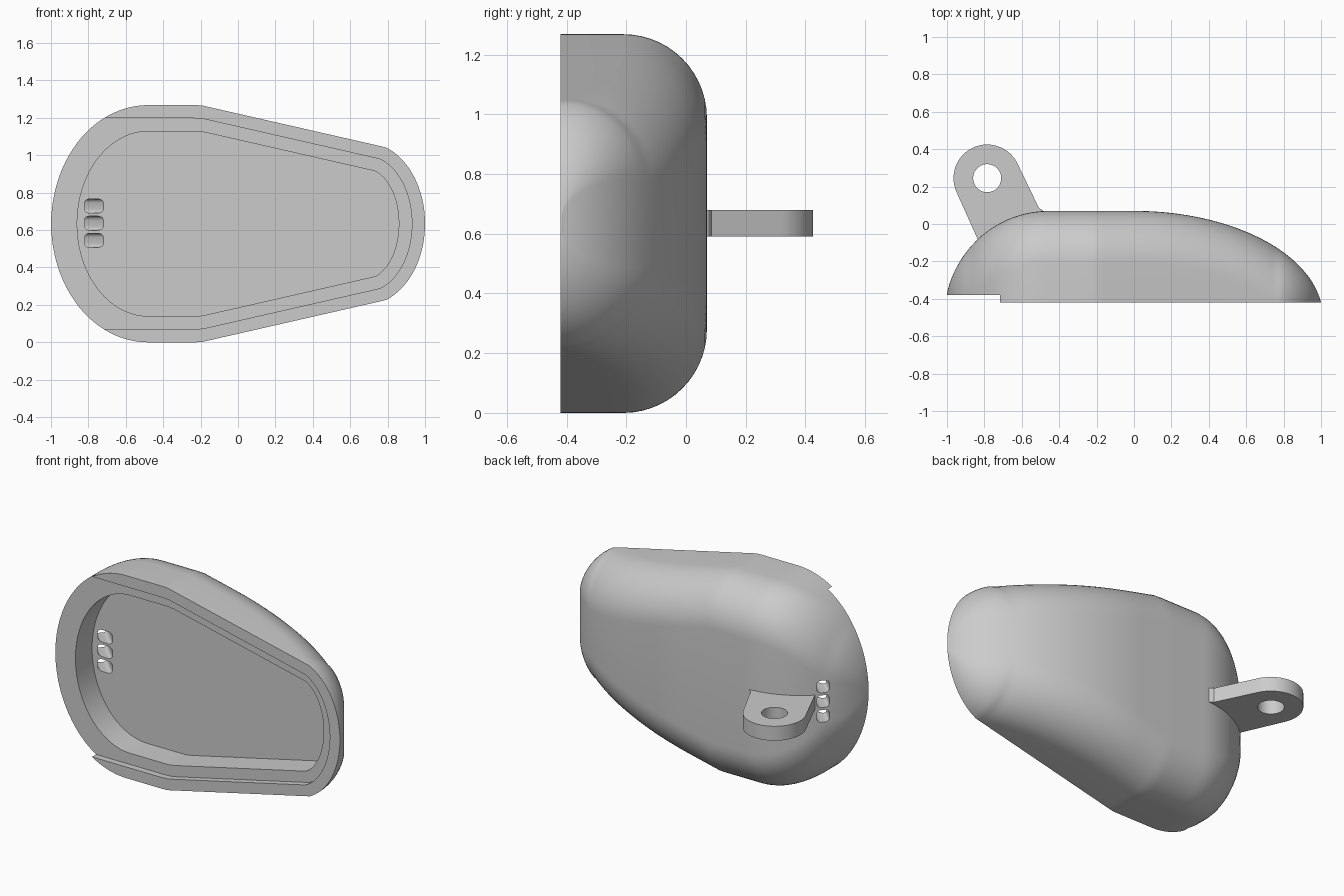
import bpy
import bmesh
import math
from mathutils import Vector

if "Cube" in bpy.data.objects:
    bpy.data.objects.remove(bpy.data.objects["Cube"], do_unlink=True)

MID = 0.634      # height of the symmetry plane
FRONT = -0.42    # open front face
FLOOR = -0.215   # cavity floor
FILLET = 0.28    # rounding of the long edges

grey = bpy.data.materials.new("plain_grey")
grey.use_nodes = True
COLOUR = (0.6, 0.6, 0.6, 1)
grey.diffuse_color = COLOUR
grey.node_tree.nodes["Principled BSDF"].inputs["Base Color"].default_value = COLOUR


def ellipse(d, a, b):
    return b * math.sqrt(max(0, 1 - (d / a) ** 2))


def half_height(x, inset=0.0, open_end=False):
    """Half height of the teardrop outline at x, offset inward."""
    full = MID - inset
    h = full
    if x < -0.48 and not open_end:
        h = ellipse(x + 0.48, 0.52 - inset, full)
    if x > -0.2:
        h = full - (x + 0.2) * 0.228
    if x > 0.68:
        h = min(h, ellipse(x - 0.68, 0.32 - inset, 0.435 - inset))
    return h


def back_depth(x):
    """Depth of the domed back along the middle."""
    if x < -0.455:
        return -0.5 + ellipse(x + 0.455, 0.56, 0.57)
    if x > 0:
        return max(-0.415, -0.5 + ellipse(x, 1.01, 0.57))
    return 0.07


def stations(lo, hi, n=64):
    """Sample positions packed towards both ends."""
    return [(lo + hi) / 2 - (hi - lo) / 2 * math.cos(math.pi * i / n) for i in range(n + 1)]


def make_object(name, bm):
    bmesh.ops.recalc_face_normals(bm, faces=bm.faces)
    mesh = bpy.data.meshes.new(name)
    bm.to_mesh(mesh)
    bm.free()
    mesh.materials.append(grey)
    obj = bpy.data.objects.new(name, mesh)
    bpy.context.collection.objects.link(obj)
    return obj


def prism(name, points, offset):
    """Extrude a closed polygon by a vector."""
    bm = bmesh.new()
    face = bm.faces.new([bm.verts.new(p) for p in points])
    result = bmesh.ops.extrude_face_region(bm, geom=[face])
    moved = [g for g in result["geom"] if isinstance(g, bmesh.types.BMVert)]
    bmesh.ops.translate(bm, verts=moved, vec=Vector(offset))
    return make_object(name, bm)


def outline_prism(name, lo, hi, inset, depth, open_end=False):
    xs = stations(lo, hi)
    hs = [max(0.004, half_height(x, inset, open_end)) for x in xs]
    points = [(x, -0.6, MID + h) for x, h in zip(xs, hs)]
    points += [(x, -0.6, MID - h) for x, h in reversed(list(zip(xs, hs)))]
    return prism(name, points, (0, depth + 0.6, 0))


def activate(obj):
    bpy.ops.object.select_all(action="DESELECT")
    obj.select_set(True)
    bpy.context.view_layer.objects.active = obj


def cut(obj, cutter):
    mod = obj.modifiers.new("cut", "BOOLEAN")
    mod.operation = "DIFFERENCE"
    mod.solver = "EXACT"
    mod.object = cutter
    activate(obj)
    bpy.ops.object.modifier_apply(modifier=mod.name)
    bpy.data.objects.remove(cutter, do_unlink=True)


def smooth(obj):
    activate(obj)
    bpy.ops.object.shade_smooth_by_angle(angle=math.radians(30))


# Domed housing: rounded cross-sections lofted along x
ARC = 14
bm = bmesh.new()
rings = []
for x in stations(-0.9995, 0.9995, 96):
    h, top = half_height(x), back_depth(x)
    r = min(FILLET, h * 0.95, (top - FRONT) * 0.95)
    side = [(FRONT, h)]
    for i in range(ARC + 1):
        a = math.pi / 2 * i / ARC
        side.append((top - r + r * math.sin(a), h - r + r * math.cos(a)))
    section = side + [(y, -z) for y, z in reversed(side)]
    rings.append([bm.verts.new((x, y, MID + z)) for y, z in section])
for a, b in zip(rings, rings[1:]):
    for i in range(len(a)):
        j = (i + 1) % len(a)
        bm.faces.new((a[i], a[j], b[j], b[i]))
bm.faces.new(rings[0])
bm.faces.new(rings[-1])
housing = make_object("housing", bm)

# Recessed ledge, open at the wide end, then the cavity
cut(housing, outline_prism("ledge_cutter", -1.1, 0.93, 0.07, -0.38, True))
cut(housing, outline_prism("cavity_cutter", -0.86, 0.86, 0.14, FLOOR))

# Three slanted slots through the wide end
for k in (-1, 0, 1):
    bm = bmesh.new()
    bmesh.ops.create_cube(bm, size=1)
    bmesh.ops.scale(bm, verts=bm.verts, vec=(0.072, 0.34, 0.076))
    long_edges = [e for e in bm.edges
                  if abs(e.verts[0].co.y - e.verts[1].co.y) > 0.1]
    bmesh.ops.bevel(bm, geom=long_edges, offset=0.022, segments=4,
                    profile=0.5, affect="EDGES")
    slot = make_object("slot_cutter", bm)
    slot.rotation_euler.z = math.pi / 4
    slot.location = (-0.835, FLOOR + 0.065, MID + 0.003 + 0.092 * k)
    bpy.context.view_layer.update()
    cut(housing, slot)
smooth(housing)

# Mounting lug with a round eye
EYE = Vector((-0.785, 0.245, 0.59))
tilt = math.radians(23.6)
points = [EYE + 0.18 * Vector((math.cos(tilt + math.pi * i / 32),
                               math.sin(tilt + math.pi * i / 32), 0)) for i in range(33)]
points += [Vector((-0.832, -0.09, 0.59)), Vector((-0.6, 0.0, 0.59)),
           Vector((-0.47, 0.04, 0.59)), Vector((-0.49, 0.075, 0.59)),
           Vector((-0.508, 0.085, 0.59))]
lug = prism("mounting_lug", points, (0, 0, 0.09))
bm = bmesh.new()
bmesh.ops.create_cone(bm, cap_ends=True, segments=48, radius1=0.075, radius2=0.075, depth=0.4)
eye = make_object("eye_cutter", bm)
eye.location = EYE
bpy.context.view_layer.update()
cut(lug, eye)
smooth(lug)
